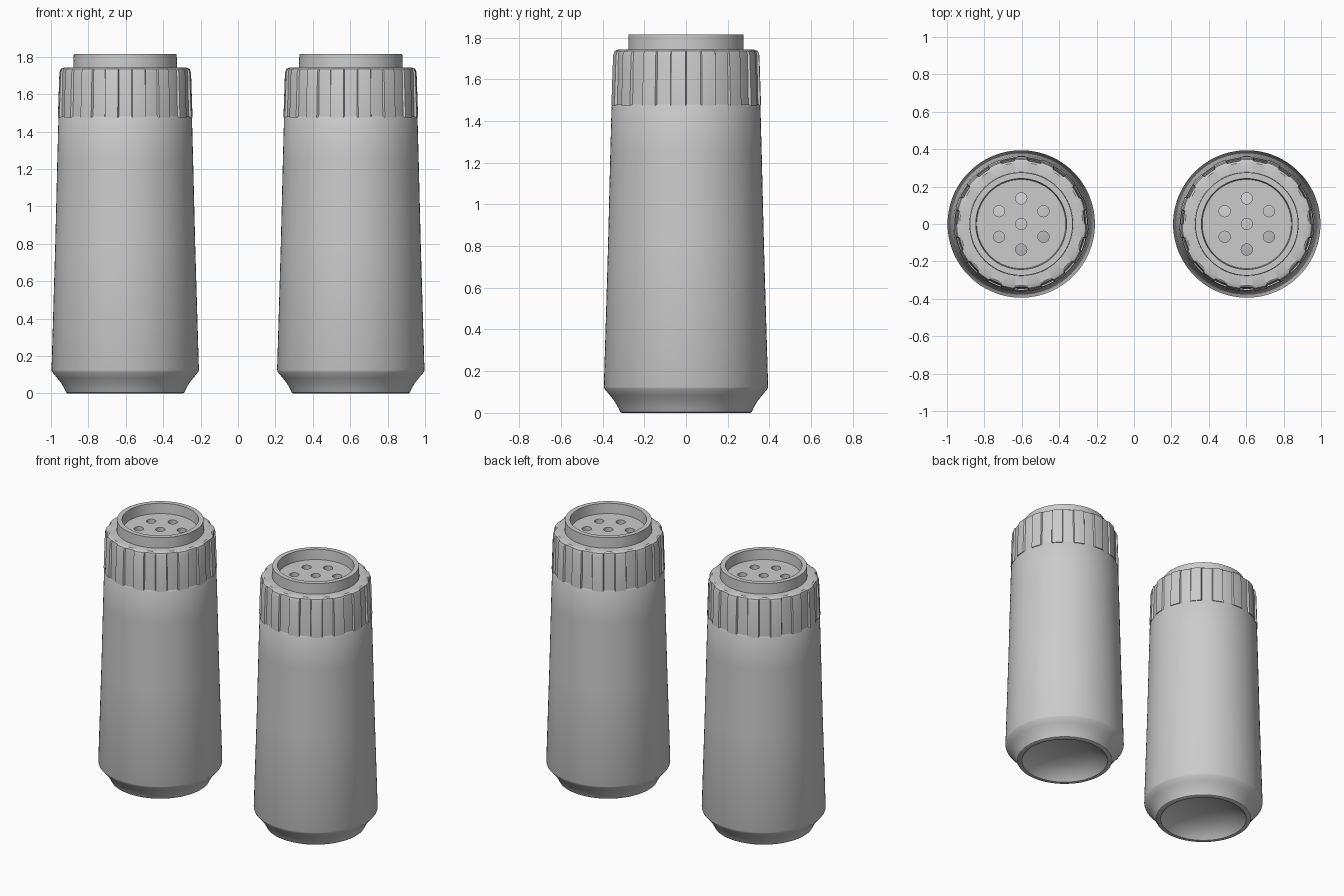
import bpy, bmesh
from math import sin, cos, pi, radians

if "Cube" in bpy.data.objects:
    bpy.data.objects.remove(bpy.data.objects["Cube"])

OFFSET = 0.603
RIBS = 15


def lathe(name, rings, angles):
    """Revolve rings of (z, radius function); a zero radius makes a pole."""
    bm = bmesh.new()
    rows = []
    for z, rad in rings:
        if rad(0) == 0:
            rows.append([bm.verts.new((0, 0, z))])
        else:
            rows.append([bm.verts.new((rad(i) * cos(a), rad(i) * sin(a), z))
                         for i, a in enumerate(angles)])
    n = len(angles)
    for a, b in zip(rows, rows[1:]):
        for i in range(n):
            j = (i + 1) % n
            quad = [a[i % len(a)], a[j % len(a)], b[j % len(b)], b[i % len(b)]]
            bm.faces.new(list(dict.fromkeys(quad)))
    bmesh.ops.recalc_face_normals(bm, faces=bm.faces)
    me = bpy.data.meshes.new(name)
    bm.to_mesh(me)
    bm.free()
    ob = bpy.data.objects.new(name, me)
    bpy.context.collection.objects.link(ob)
    return ob


def const(r):
    return lambda i: r


def activate(ob):
    bpy.ops.object.select_all(action='DESELECT')
    ob.select_set(True)
    bpy.context.view_layer.objects.active = ob


# Tapered body with flared foot and domed recess underneath
body_profile = [(0.352, 1.48), (0.357, 1.47), (0.363, 1.25), (0.374, 0.8), (0.394, 0.125),
                (0.391, 0.115), (0.366, 0.085), (0.342, 0.055), (0.325, 0.025),
                (0.315, 0.004), (0.308, 0), (0.285, 0), (0.275, 0.012),
                (0.24, 0.045), (0.18, 0.075), (0.1, 0.095), (0, 0.102)]
body = lathe("shaker_body", [(z, const(r)) for r, z in body_profile],
             [2 * pi * i / 96 for i in range(96)])

# Cap: angles grouped as five groove points then five rib points per repeat
angles = []
for k in range(RIBS):
    base = 24 * k
    angles += [radians(base + d) for d in (0.4, 3, 6, 9, 11.6, 12.4, 15, 18, 21, 23.6)]


def ribbed(groove, rib):
    return lambda i: groove if i % 10 < 5 else rib


cap_rings = [(1.745, const(0)), (1.745, const(0.238)), (1.815, const(0.243)),
             (1.815, const(0.275)), (1.742, const(0.277)), (1.742, const(0.328)),
             (1.735, ribbed(0.338, 0.345)), (1.715, ribbed(0.342, 0.352)),
             (1.475, ribbed(0.347, 0.360)), (1.475, const(0.325)),
             (1.70, const(0.315)), (1.715, const(0.30)), (1.715, const(0))]
cap = lathe("shaker_cap", cap_rings, angles)

# Pouring holes: one in the middle, six around it
spots = [(0, 0)] + [(0.137 * cos(pi / 6 + k * pi / 3), 0.137 * sin(pi / 6 + k * pi / 3))
                    for k in range(6)]
bm = bmesh.new()
for x, y in spots:
    res = bmesh.ops.create_cone(bm, cap_ends=True, segments=24, radius1=0.03,
                                radius2=0.03, depth=0.1)
    bmesh.ops.translate(bm, verts=res["verts"], vec=(x, y, 1.73))
cut_mesh = bpy.data.meshes.new("hole_cutter")
bm.to_mesh(cut_mesh)
bm.free()
cutter = bpy.data.objects.new("hole_cutter", cut_mesh)
bpy.context.collection.objects.link(cutter)
cutter.hide_render = True
mod = cap.modifiers.new("holes", 'BOOLEAN')
mod.object = cutter
mod.operation = 'DIFFERENCE'
mod.solver = 'EXACT'
activate(cap)
bpy.ops.object.modifier_apply(modifier=mod.name)
bpy.data.objects.remove(cutter)

# Smooth shading, then the second shaker
for ob in (body, cap):
    activate(ob)
    bpy.ops.object.shade_smooth_by_angle(angle=radians(30))
    twin = ob.copy()
    twin.name = ob.name + "_right"
    bpy.context.collection.objects.link(twin)
    ob.location.x = -OFFSET
    twin.location.x = OFFSET
